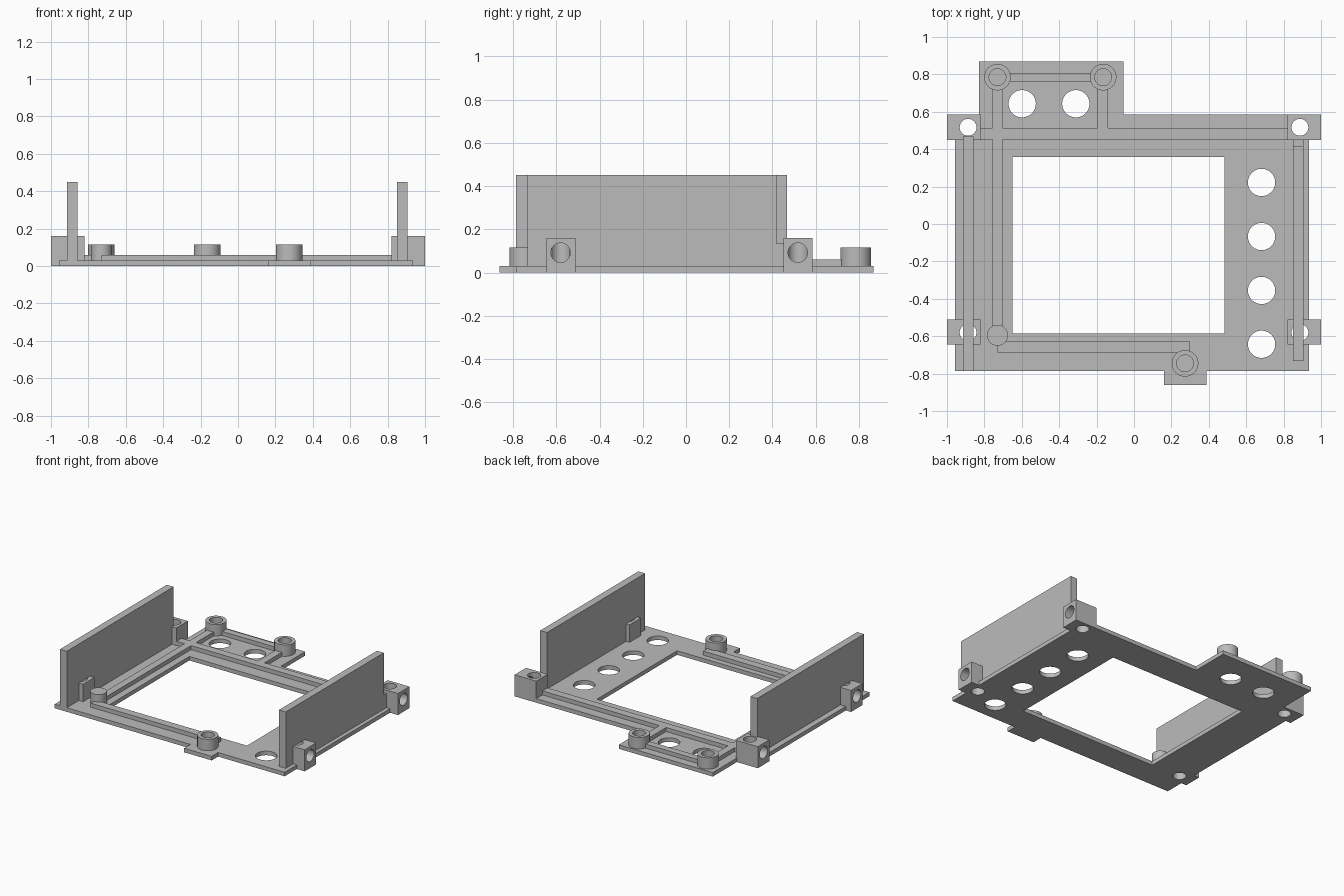
import bpy

default = bpy.data.objects.get("Cube")
if default:
    bpy.data.objects.remove(default, do_unlink=True)

grey = bpy.data.materials.new("plain_grey")
grey.use_nodes = True
colour = (0.5, 0.5, 0.5, 1)
grey.diffuse_color = colour
grey.node_tree.nodes["Principled BSDF"].inputs["Base Color"].default_value = colour


def box(name, x0, x1, y0, y1, z0, z1):
    bpy.ops.mesh.primitive_cube_add(size=1, location=((x0 + x1) / 2, (y0 + y1) / 2, (z0 + z1) / 2))
    ob = bpy.context.object
    ob.name = name
    ob.scale = (x1 - x0, y1 - y0, z1 - z0)
    bpy.ops.object.transform_apply(location=False, rotation=False, scale=True)
    ob.data.materials.append(grey)
    return ob


def rod(name, x, y, z0, z1, r):
    bpy.ops.mesh.primitive_cylinder_add(vertices=48, radius=r, depth=z1 - z0, location=(x, y, (z0 + z1) / 2))
    ob = bpy.context.object
    ob.name = name
    ob.data.materials.append(grey)
    return ob


def side_rod(name, x0, x1, y, z, r):
    ob = rod(name, 0, y, 0, x1 - x0, r)
    ob.location = ((x0 + x1) / 2, y, z)
    ob.rotation_euler = (0, 1.5708, 0)
    return ob


def combine(target, others, operation):
    """Apply a boolean with each helper, then drop the helper."""
    for other in others:
        other.hide_render = True
        mod = target.modifiers.new("shape", "BOOLEAN")
        mod.operation = operation
        mod.solver = "EXACT"
        mod.object = other
        bpy.context.view_layer.objects.active = target
        bpy.ops.object.modifier_apply(modifier=mod.name)
        bpy.data.objects.remove(other, do_unlink=True)


def smooth(ob):
    bpy.ops.object.select_all(action="DESELECT")
    ob.select_set(True)
    bpy.context.view_layer.objects.active = ob
    bpy.ops.object.shade_smooth_by_angle(angle=0.5)


PLATE, RIB, POST, BLOCK, WALL = 0.03, 0.06, 0.115, 0.16, 0.45
HOLE = 0.045
SIDE_X = 0.887                     # centre of the corner holes
CORNER_Y = (-0.58, 0.517)


def corner_drills():
    return [rod("drill", s * SIDE_X, y, -0.1, BLOCK, HOLE) for s in (-1, 1) for y in CORNER_Y]


# Base plate with mounting tabs, window and round holes
plate = box("base_plate", -0.957, 0.935, -0.787, 0.585, 0, PLATE)
combine(plate, [
    box("back_tab", -0.828, -0.055, 0.4, 0.868, 0, PLATE),
    box("front_tab", 0.16, 0.387, -0.862, -0.7, 0, PLATE),
], "UNION")
plate_holes = [(0.682, y) for y in (0.222, -0.067, -0.355, -0.643)]
plate_holes += [(-0.598, 0.643), (-0.311, 0.643)]
combine(plate, [box("window_cutter", -0.65, 0.483, -0.585, 0.357, -0.1, 0.1)], "DIFFERENCE")
combine(plate, [rod("drill", x, y, -0.1, 0.1, 0.073) for x, y in plate_holes], "DIFFERENCE")
combine(plate, corner_drills(), "DIFFERENCE")
smooth(plate)

# Stiffening ribs, joined into one raised track
ribs = box("ribs", -0.757, -0.703, -0.595, 0.785, PLATE, RIB)
combine(ribs, [
    box("back_rib", -0.83, 0.825, 0.453, 0.512, PLATE, RIB),
    box("tab_rib", -0.73, -0.165, 0.758, 0.808, PLATE, RIB),
    box("tab_side_rib", -0.195, -0.14, 0.5, 0.785, PLATE, RIB),
    box("front_rib", -0.73, 0.3, -0.687, -0.628, PLATE, RIB),
], "UNION")

# Screw posts with blind holes, clearing the ribs inside them
for name, x, y in (("back_right_post", -0.73, 0.785),
                   ("back_left_post", -0.165, 0.785),
                   ("front_post", 0.273, -0.745)):
    combine(ribs, [rod("clearance", x, y, PLATE - 0.01, 0.2, 0.06)], "DIFFERENCE")
    post = rod(name, x, y, PLATE, POST, 0.071)
    combine(post, [rod("drill", x, y, PLATE - 0.01, 0.2, HOLE)], "DIFFERENCE")
    smooth(post)
smooth(ribs)
smooth(rod("locating_peg", -0.73, -0.595, PLATE, POST, 0.056))

# Upright side walls; the left one has a low foot at the back
right_wall = box("right_side_wall", -0.913, -0.857, -0.787, 0.467, 0, WALL)
left_wall = box("left_side_wall", 0.85, 0.906, -0.733, 0.418, 0, WALL)
combine(left_wall, [box("foot", 0.85, 0.906, 0.4, 0.46, 0, 0.135)], "UNION")
for wall in (right_wall, left_wall):
    combine(wall, corner_drills(), "DIFFERENCE")
    smooth(wall)

# Corner blocks, drilled from above and from the outer side
for side, s in (("right", -1), ("left", 1)):
    for end, y, hole_y in (("front", -0.645, CORNER_Y[0]), ("back", 0.45, CORNER_Y[1])):
        x0, x1 = sorted((s * 0.822, s))
        block = box(f"{end}_{side}_block", x0, x1, y, y + 0.135, 0, BLOCK)
        a, b = sorted((s * SIDE_X, s * 1.1))
        combine(block, [
            rod("drill", s * SIDE_X, hole_y, -0.1, 0.3, HOLE),
            side_rod("side_drill", a, b, hole_y, 0.092, HOLE),
        ], "DIFFERENCE")
        smooth(block)
